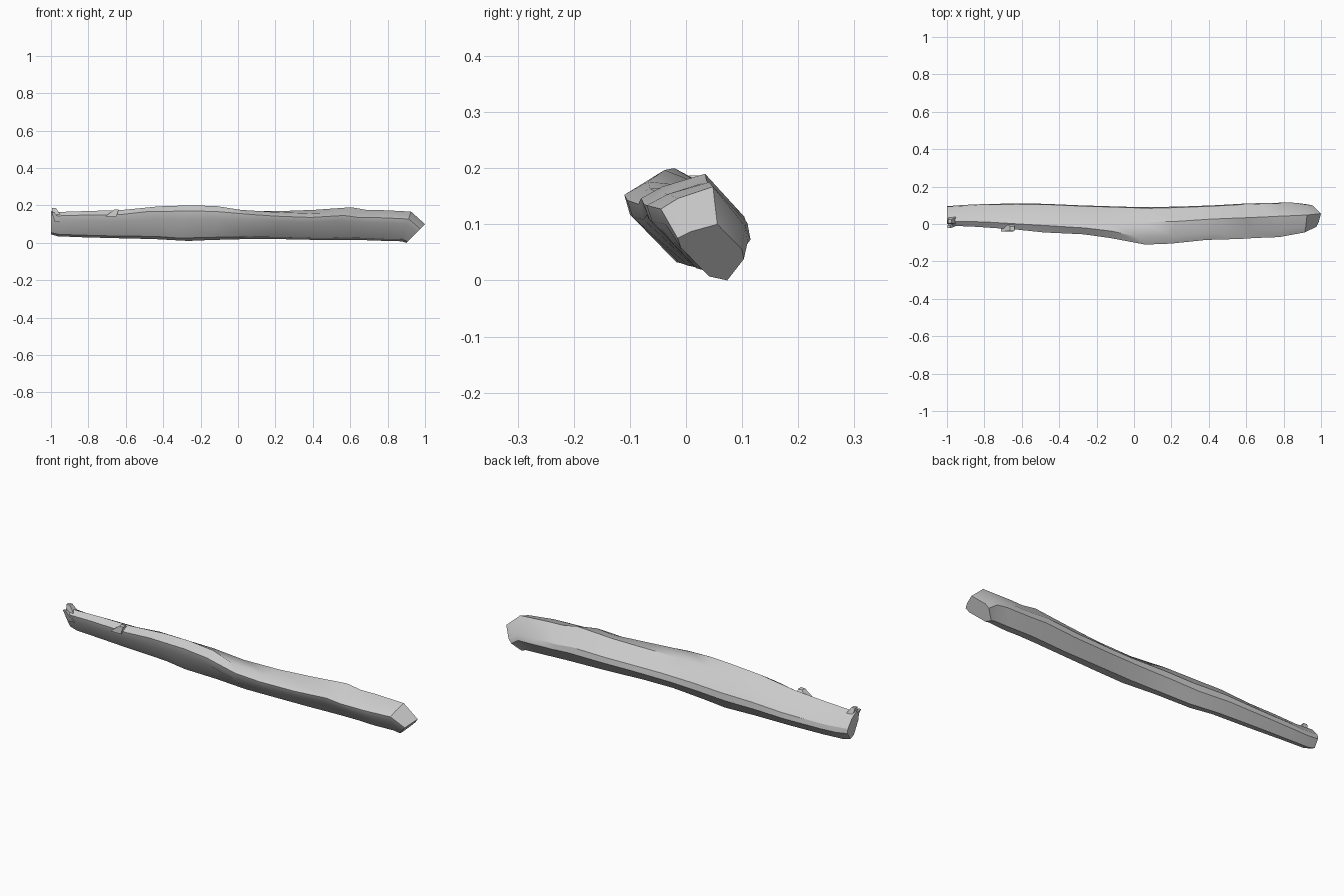
import bpy
import bmesh
import math
import random
from mathutils import Vector

cube = bpy.data.objects.get("Cube")
if cube:
    bpy.data.objects.remove(cube, do_unlink=True)

random.seed(4)


def make_material(name, colour):
    material = bpy.data.materials.new(name)
    material.use_nodes = True
    material.diffuse_color = colour
    material.node_tree.nodes["Principled BSDF"].inputs["Base Color"].default_value = colour
    return material


grey = make_material("plain grey", (0.6, 0.6, 0.6, 1))


def make_object(name, bm):
    bmesh.ops.recalc_face_normals(bm, faces=bm.faces[:])
    mesh = bpy.data.meshes.new(name)
    bm.to_mesh(mesh)
    bm.free()
    mesh.materials.append(grey)
    obj = bpy.data.objects.new(name, mesh)
    bpy.context.collection.objects.link(obj)
    bpy.ops.object.select_all(action="DESELECT")
    obj.select_set(True)
    bpy.context.view_layer.objects.active = obj
    bpy.ops.object.shade_smooth_by_angle(angle=math.radians(30))
    return obj


def loft(rings):
    bm = bmesh.new()
    loops = [[bm.verts.new(p) for p in ring] for ring in rings]
    for a, b in zip(loops, loops[1:]):
        for i in range(len(a)):
            j = (i + 1) % len(a)
            bm.faces.new((a[i], a[j], b[j], b[i]))
    bm.faces.new(loops[0])
    bm.faces.new(loops[-1])
    return bm


# Unit cross-sections of the beam: it twists from the first to the second
ridge_front = [(.22, 1), (0, .84), (.05, .6), (.45, .08), (.75, 0), (1, .3), (.97, .48), (.6, .82)]
ridge_back = [(.2, .87), (0, .75), (.05, .58), (.48, .07), (.75, 0), (1, .38), (.97, .56), (.6, 1)]

# Stations in hundredths: x, front, back, bottom, top, lean of the ring
stations = [
    (-100, 0, 9.5, 4.5, 17, 0),
    (-93, -1, 10, 3.5, 16.5, 0),
    (-82, -1.5, 10.5, 3, 17, 0),
    (-65, -3, 11, 2.5, 17.5, 0),
    (-45, -4.5, 10.8, 2, 19.5, 0),
    (-30, -5.5, 10, 1, 20, 0),
    (-12, -7.5, 9.5, 1.5, 20, 0),
    (5, -11, 9, 2, 18.5, 0),
    (22, -10.5, 9.3, 2, 17.8, 0),
    (42, -8.5, 10, 1.5, 17.6, 0),
    (57, -8, 11, 1.5, 19, 0),
    (66, -7.5, 11.2, 1.5, 17.6, 0),
    (80, -7, 11.5, 1, 17.5, 0),
    (90, -4.5, 11, .8, 16.7, 5),
    (95, -1.5, 10.3, 0, 10, 10),
]

# Weathered beam, with uneven hewn rings
rings = []
for index, (x, front, back, low, high, lean) in enumerate(stations):
    t = min(1, max(0, (x + 20) / 60))
    inner = 0 < index < len(stations) - 2
    ring = []
    for (u, v), (p, q) in zip(ridge_front, ridge_back):
        u, v = u + (p - u) * t, v + (q - v) * t
        shift = random.uniform(-4, 4) if inner else 0
        ring.append(Vector((x + shift + lean * (2 * v - 1) * .5,
                            front + (back - front) * u,
                            low + (high - low) * v)) / 100)
    rings.append(ring)
make_object("wooden_beam", loft(rings))


# Broken slivers standing up at the ragged end
def sliver(name, base, tip, width):
    base, tip = Vector(base), Vector(tip)
    bm = bmesh.new()
    corners = [base + Vector(d) * width for d in
               ((1, 1, 0), (-1, 1, 0), (-1, -1, 0), (1, -1, 0))]
    ends = [tip + (c - base) * .4 for c in corners]
    bm.free()
    return make_object(name, loft([corners, ends]))


sliver("end_splinter_upper", (-.96, .02, .13), (-.985, .015, .187), .025)
sliver("end_splinter_front", (-.96, .01, .11), (-.99, -.015, .165), .018)
sliver("edge_splinter", (-.68, -.01, .14), (-.65, -.025, .178), .03)
